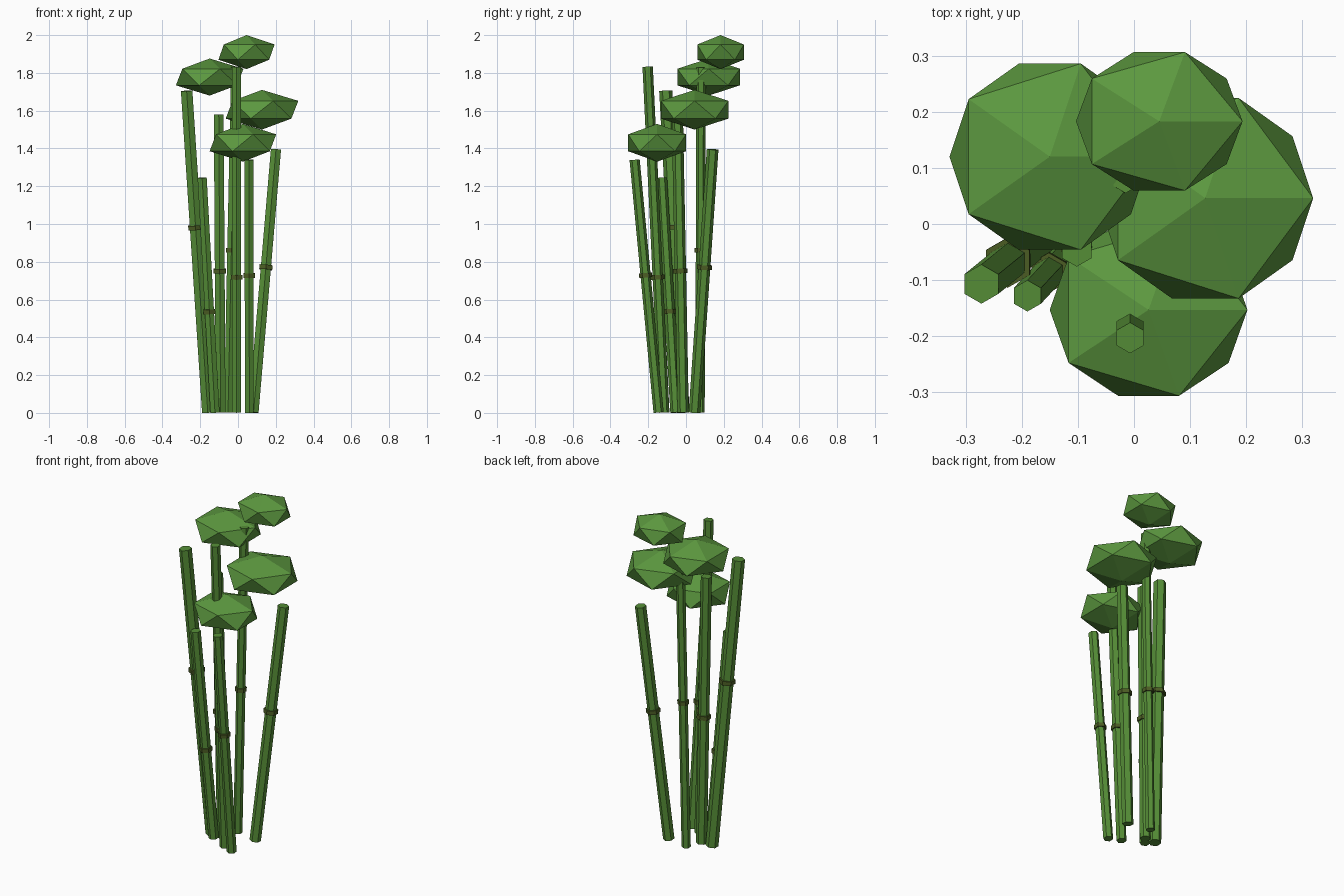
import bpy
from mathutils import Vector

if "Cube" in bpy.data.objects:
    bpy.data.objects.remove(bpy.data.objects["Cube"])


def material(name, rgb):
    m = bpy.data.materials.new(name)
    m.diffuse_color = (*rgb, 1)
    m.use_nodes = True
    m.node_tree.nodes["Principled BSDF"].inputs["Base Color"].default_value = m.diffuse_color
    return m


STALK_GREEN = material("stalk_green", (0.092, 0.27, 0.038))
LEAF_GREEN = material("leaf_green", (0.107, 0.315, 0.05))
NODE_OLIVE = material("node_olive", (0.073, 0.112, 0.018))

UP = Vector((0, 0, 1))


def hex_rod(name, center, direction, radius, length, mat):
    """Six-sided rod along a direction."""
    bpy.ops.mesh.primitive_cylinder_add(vertices=6, radius=radius, depth=length, location=center)
    ob = bpy.context.object
    ob.name = name
    ob.rotation_mode = 'QUATERNION'
    ob.rotation_quaternion = UP.rotation_difference(direction)
    ob.data.materials.append(mat)


def stalk(index, base, top, radius, node_z):
    """Leaning stalk with one joint ring at height node_z."""
    a, b = Vector((*base, 0.002)), Vector(top)
    axis = b - a
    hex_rod(f"stalk_{index}", (a + b) / 2, axis, radius, axis.length, STALK_GREEN)
    hex_rod(f"stalk_node_{index}", a + axis * (node_z / b.z), axis, radius * 1.28, 0.024, NODE_OLIVE)


def leaf_clump(index, center, size):
    """Flattened low-poly foliage ball."""
    bpy.ops.mesh.primitive_ico_sphere_add(subdivisions=1, radius=1, location=center)
    ob = bpy.context.object
    ob.name = f"leaf_clump_{index}"
    ob.scale = size
    ob.data.materials.append(LEAF_GREEN)


# Stalks: base xy, top xyz, radius, joint height
stalks = [
    ((-0.16, -0.016), (-0.272, -0.107, 1.705), 0.035, 0.98),
    ((-0.122, -0.055), (-0.19, -0.128, 1.245), 0.028, 0.535),
    ((-0.092, -0.015), (-0.102, -0.046, 1.58), 0.03, 0.75),
    ((-0.008, -0.115), (-0.007, -0.203, 1.833), 0.0275, 0.717),
    ((0.06, -0.145), (0.058, -0.272, 1.34), 0.027, 0.727),
    ((0.082, 0.045), (0.201, 0.141, 1.395), 0.031, 0.77),
    ((-0.053, 0.074), (-0.015, 0.08, 1.83), 0.025, 0.86),
]
for i, s in enumerate(stalks, 1):
    stalk(i, *s)

# Foliage clumps: centre, half sizes
clumps = [
    ((0.045, 0.183, 1.91), (0.166, 0.145, 0.09)),
    ((-0.15, 0.12, 1.778), (0.2, 0.195, 0.098)),
    ((0.127, 0.046, 1.605), (0.215, 0.21, 0.105)),
    ((0.026, -0.153, 1.43), (0.197, 0.18, 0.1)),
]
for i, c in enumerate(clumps, 1):
    leaf_clump(i, *c)
